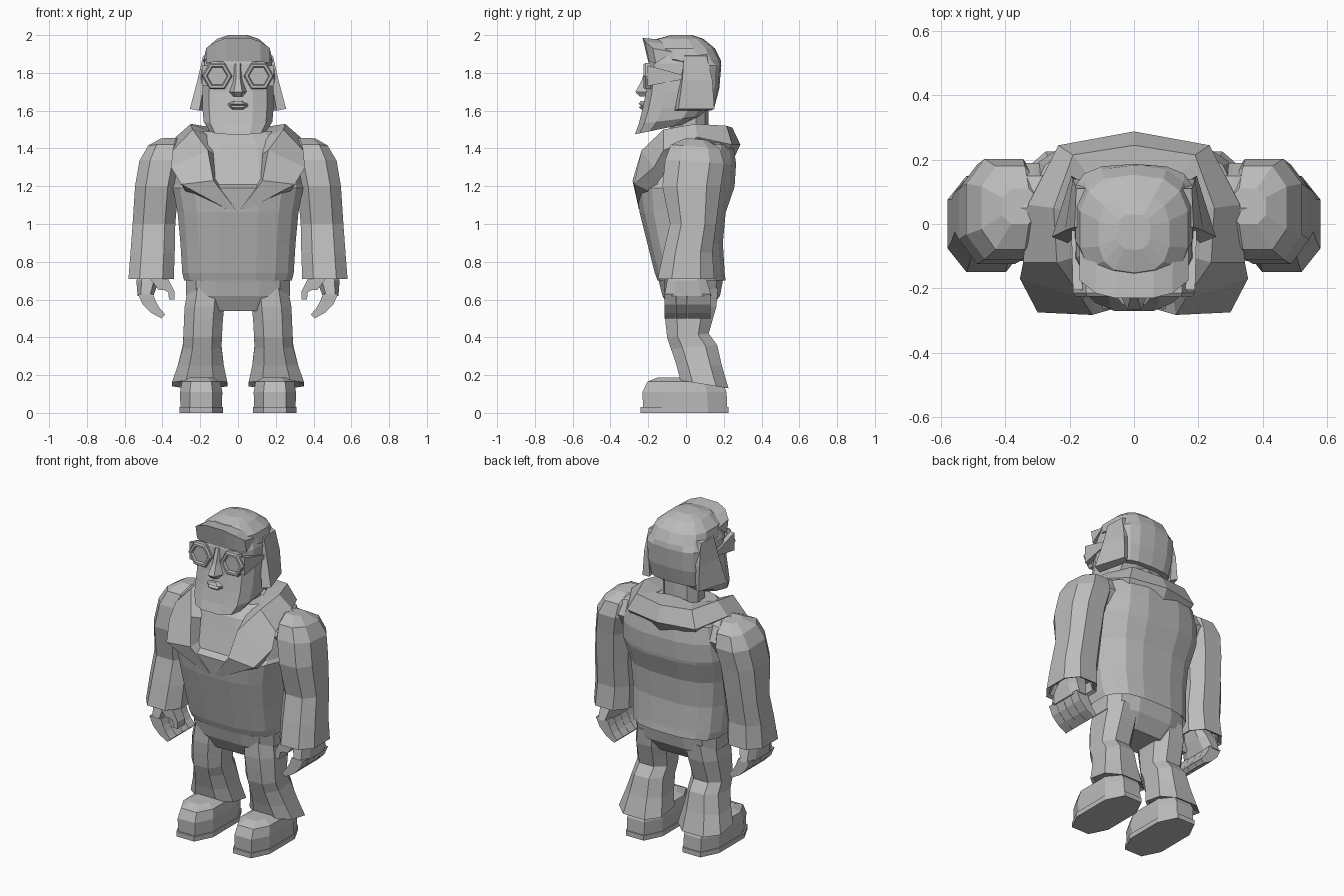
import bpy, bmesh, math

grey = bpy.data.materials.new("plain grey")
grey.diffuse_color = (0.5, 0.5, 0.5, 1)


def loft(name, rings, mirror=False):
    """Skin a list of equal-length point rings, cap both ends."""
    bm = bmesh.new()
    loops = [[bm.verts.new(p) for p in r] for r in rings]
    n = len(loops[0])
    for a, b in zip(loops, loops[1:]):
        for i in range(n):
            j = (i + 1) % n
            bm.faces.new((a[i], a[j], b[j], b[i]))
    bm.faces.new(loops[0])
    bm.faces.new(loops[-1])
    bmesh.ops.recalc_face_normals(bm, faces=bm.faces)
    me = bpy.data.meshes.new(name)
    bm.to_mesh(me)
    bm.free()
    me.materials.append(grey)
    ob = bpy.data.objects.new(name, me)
    bpy.context.collection.objects.link(ob)
    if mirror:
        m = ob.modifiers.new("mirror", 'MIRROR')
        m.use_mirror_merge = False
    return ob


def ring(z, cx, hw, yf, yb, n=12, e=2.6, zb=None):
    """Rounded-box outline; zb is the height at the back if tilted."""
    pts = []
    k = 0
    for i in range(n):
        t = 2 * math.pi * (i + 0.5) / n
        c, s = math.cos(t), math.sin(t)
        pts.append([math.copysign(abs(c) ** (2 / e), c), math.copysign(abs(s) ** (2 / e), s)])
        k = max(k, abs(pts[-1][0]))
    out = []
    for c, s in pts:
        u = (s / k + 1) / 2
        out.append((cx + hw * c / k, yf + (yb - yf) * u, z if zb is None else z + (zb - z) * u))
    return out


def flip(r):
    return [(-x, y, z) for x, y, z in r]


# jacket body
loft("jacket_body", [ring(z, 0, w, f, b, 16, 2.9) for z, w, f, b in [
    (.76, .26, -.12, .17), (.70, .285, -.15, .21), (.74, .295, -.165, .205), (.90, .305, -.205, .195),
    (1.06, .32, -.245, .21), (1.19, .345, -.265, .255), (1.21, .345, -.225, .258), (1.32, .335, -.19, .265),
    (1.42, .31, -.16, .25), (1.49, .20, -.10, .19)]])

# shoulders joining body and sleeves
loft("shoulder", [[(x, .05 + .14 * math.cos(i * math.pi / 4), 1.34 + h * math.sin(i * math.pi / 4))
                   for i in range(8)] for x, h in ((.18, .14), (.31, .12), (.40, .10))], True)

# collar and lapels: sections of inner, ridge, outer, underside
half = [
    [(.12, .12, 1.51), (.19, .215, 1.52), (.235, .245, 1.42), (.20, .18, 1.34)],
    [(.14, .03, 1.49), (.25, .05, 1.53), (.33, .06, 1.46), (.27, .03, 1.36)],
    [(.14, -.09, 1.46), (.24, -.12, 1.50), (.345, -.12, 1.39), (.27, -.06, 1.30)],
    [(.13, -.18, 1.37), (.16, -.235, 1.39), (.355, -.17, 1.30), (.28, -.10, 1.22)],
    [(.12, -.21, 1.24), (.13, -.283, 1.23), (.30, -.275, 1.21), (.27, -.17, 1.16)],
    [(.01, -.23, 1.08), (.015, -.25, 1.08), (.06, -.25, 1.08), (.04, -.22, 1.07)]]
back = [[(0, .11, 1.52), (0, .245, 1.51), (0, .288, 1.42), (0, .24, 1.32)]]
loft("collar", [flip(r) for r in reversed(half)] + back + half)

# sleeves
loft("sleeve", [ring(z, c, w, f, b, 8, 2.6, zb) for z, c, w, f, b, zb in [
    (1.455, .355, .055, .0, .11, 1.445), (1.42, .385, .09, -.08, .18, 1.40),
    (1.34, .405, .117, -.11, .203, 1.32), (1.20, .43, .115, -.125, .185, 1.20),
    (1.00, .445, .113, -.085, .16, 1.0), (.85, .452, .117, -.12, .14, .85),
    (.71, .46, .12, -.15, .15, .71), (.72, .46, .10, -.13, .13, .72), (.78, .455, .09, -.1, .1, .78)]], True)


# hands: palm, curled fingers, thumb
def strip(name, stations, y0, y1):
    loft(name, [[(a[0], y0, a[1]), (a[0], y1, a[1]), (b[0], y1, b[1]), (b[0], y0, b[1])]
                for a, b in stations], True)


loft("palm", [ring(z, c, w, f, b, 8, 3) for z, c, w, f, b in [
    (.76, .46, .06, -.07, .08), (.70, .478, .06, -.10, .11), (.62, .49, .042, -.115, .135)]], True)
for i in range(4):
    y = -.115 + i * .0615
    strip("finger", [((.53, .63), (.45, .63)), ((.505, .575), (.435, .59)),
                     ((.46, .53), (.415, .555)), ((.405, .50), (.385, .52))], y, y + .06)
strip("thumb", [((.48, .73), (.42, .65)), ((.37, .71), (.39, .65)),
                ((.335, .64), (.37, .64)), ((.335, .60), (.365, .60))], -.115, -.045)

# trousers
loft("trouser_hips", [ring(z, 0, w, f, b, 12, 3) for z, w, f, b in [
    (.76, .26, -.13, .17), (.70, .275, -.145, .195), (.62, .275, -.125, .18), (.54, .21, -.08, .12)]])
loft("trouser_leg", [ring(z, c, w, f, b, 8, 2.5, zb) for z, c, w, f, b, zb in [
    (.66, .165, .10, -.11, .17, .66), (.56, .178, .105, -.115, .16, .56),
    (.49, .183, .103, -.11, .14, .49), (.40, .187, .102, -.10, .12, .42),
    (.34, .19, .103, -.08, .165, .36), (.25, .197, .122, -.05, .19, .25),
    (.172, .203, .147, -.03, .225, .13), (.185, .20, .12, -.02, .19, .15)]], True)

# shoes
loft("shoe_sole", [ring(z, .195, .115, -.24, .225, 8, 2.8) for z in (0, .03)], True)
loft("shoe_upper", [ring(z, .195, w, f, b, 8, 2.8) for z, w, f, b in [
    (.03, .11, -.228, .218), (.11, .112, -.23, .215), (.165, .102, -.205, .19), (.188, .06, -.15, .10)]], True)

# neck and head
loft("neck", [ring(z, 0, .12, -.08, .115, 10, 2.2) for z in (1.38, 1.66)])
loft("head", [ring(z, 0, w, f, b, 12, 3, zb) for z, w, f, b, zb in [
    (1.475, .15, -.27, .0, 1.53), (1.53, .182, -.25, .08, 1.57), (1.61, .188, -.23, .12, 1.62),
    (1.70, .188, -.212, .13, 1.70), (1.85, .18, -.20, .13, 1.85), (1.93, .15, -.17, .10, 1.93)]])

# hair: cap, front tuft, flared side locks
loft("hair_cap", [ring(z, 0, w, f, b, 14, 2.7) for z, w, f, b in [
    (1.62, .165, .02, .15), (1.72, .18, .01, .175), (1.84, .184, -.02, .185), (1.87, .182, -.17, .18),
    (1.93, .168, -.185, .15), (1.98, .11, -.15, .09), (2.0, .05, -.08, .03)]])
tuft = [[(x, y0, z0), (x, y1, z1), (x, y2, z2)] for x, y0, z0, y1, z1, y2, z2 in [
    (.06, -.20, 1.86, -.23, 1.985, -.12, 1.975), (.12, -.195, 1.86, -.215, 1.965, -.11, 1.955),
    (.17, -.16, 1.85, -.175, 1.93, -.07, 1.91)]]
loft("hair_tuft", [flip(r) for r in reversed(tuft)] + tuft)
loft("side_lock", [
    [(.15, -.01, 1.90), (.185, -.01, 1.89), (.18, .11, 1.89), (.15, .11, 1.90)],
    [(.175, -.03, 1.76), (.215, -.02, 1.76), (.19, .14, 1.76), (.16, .14, 1.76)],
    [(.205, -.06, 1.60), (.255, -.04, 1.61), (.195, .15, 1.61), (.16, .13, 1.60)]], True)


# glasses: hexagonal rims with recessed lenses, tapering arms
def hexagon(r, y):
    return [(.11 + r * math.cos(i * math.pi / 3), y, 1.783 + r * math.sin(i * math.pi / 3)) for i in range(6)]


loft("glasses_rim", [hexagon(r, y) for r, y in [
    (.078, -.185), (.08, -.215), (.072, -.225), (.058, -.225), (.052, -.21)]], True)
loft("glasses_arm", [
    [(.16, -.205, 1.84), (.19, -.205, 1.84), (.19, -.205, 1.73), (.16, -.205, 1.73)],
    [(.17, -.02, 1.79), (.195, -.02, 1.79), (.195, -.02, 1.765), (.17, -.02, 1.765)]], True)

# nose and lips
loft("nose", [[(-w, -.19, z), (-w * .4, f, z), (w * .4, f, z), (w, -.19, z)] for z, w, f in [
    (1.85, .025, -.205), (1.76, .03, -.235), (1.70, .055, -.268), (1.675, .035, -.245)]])
loft("lips", [[(-w, -.20, z), (-w * .45, f, z), (w * .45, f, z), (w, -.20, z)] for z, w, f in [
    (1.605, .05, -.235), (1.618, .065, -.25), (1.628, .085, -.238), (1.635, .075, -.252), (1.65, .035, -.24)]])
